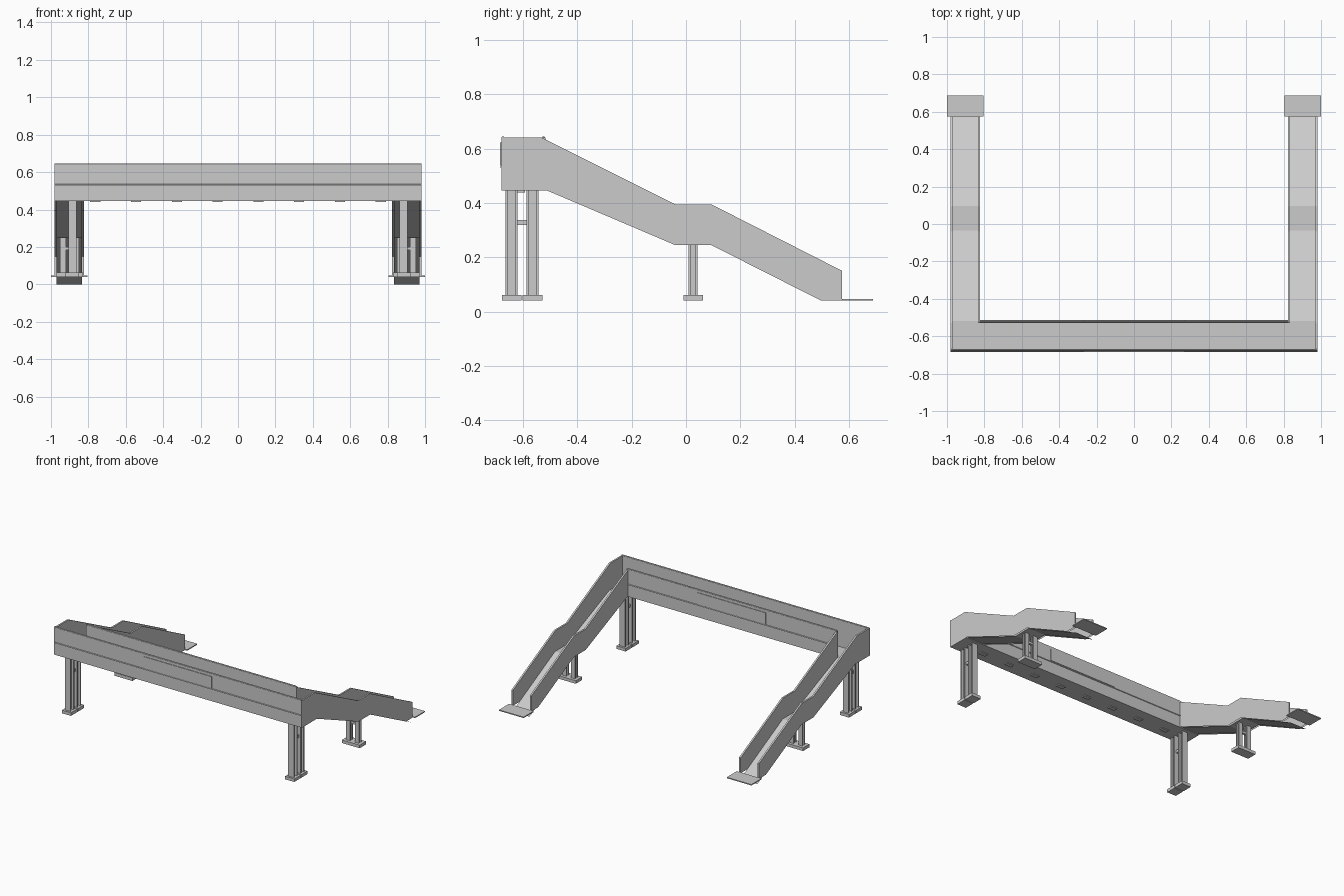
import bpy
import bmesh
from math import pi
from mathutils import Matrix, Vector

if "Cube" in bpy.data.objects:
    bpy.data.objects.remove(bpy.data.objects["Cube"], do_unlink=True)

GREY = (0.6, 0.6, 0.6, 1)
concrete = bpy.data.materials.new("light_grey")
concrete.use_nodes = True
concrete.diffuse_color = GREY
concrete.node_tree.nodes["Principled BSDF"].inputs["Base Color"].default_value = GREY


def finish(name, bm):
    mesh = bpy.data.meshes.new(name)
    bm.to_mesh(mesh)
    bm.free()
    mesh.materials.append(concrete)
    obj = bpy.data.objects.new(name, mesh)
    bpy.context.collection.objects.link(obj)
    return obj


def add_box(bm, lo, hi):
    lo, hi = Vector(lo), Vector(hi)
    bmesh.ops.create_cube(bm, size=1, matrix=Matrix.Translation((lo + hi) / 2)
                          @ Matrix.Diagonal((hi - lo).to_4d()))


def box(name, lo, hi):
    bm = bmesh.new()
    add_box(bm, lo, hi)
    return finish(name, bm)


def rail(name, half, y, z, r=0.005):
    bm = bmesh.new()
    bmesh.ops.create_cone(bm, cap_ends=True, segments=8, radius1=r, radius2=r, depth=2 * half,
                          matrix=Matrix.Translation((0, y, z)) @ Matrix.Rotation(pi / 2, 4, "Y"))
    return finish(name, bm)


def stair_panel(name, top, bottom, xa, xb):
    """Hollow parapet: two side sheets, a cap along the top and an end cap, open below."""
    bm = bmesh.new()
    outline = top + bottom
    a = [bm.verts.new((xa, y, z)) for y, z in outline]
    b = [bm.verts.new((xb, y, z)) for y, z in outline]
    bm.faces.new(a)
    bm.faces.new(b)
    for i in range(len(top)):
        bm.faces.new((a[i], a[i + 1], b[i + 1], b[i]))
    bmesh.ops.recalc_face_normals(bm, faces=bm.faces[:])
    return finish(name, bm)


def sheet(name, path, xa, xb):
    bm = bmesh.new()
    rows = [(bm.verts.new((xa, y, z)), bm.verts.new((xb, y, z))) for y, z in path]
    for (p, q), (r, s) in zip(rows, rows[1:]):
        bm.faces.new((p, q, s, r))
    bmesh.ops.recalc_face_normals(bm, faces=bm.faces[:])
    if sum(f.normal.z for f in bm.faces) < 0:
        bmesh.ops.reverse_faces(bm, faces=bm.faces[:])
    return finish(name, bm)


def column(name, x, y, top, w=0.022):
    """I-section column on a square footing."""
    bm = bmesh.new()
    base, t = 0.04, 0.009
    for s in (-1, 1):
        ya, yb = sorted((y + s * w, y + s * (w - t)))
        add_box(bm, (x - w, ya, base), (x + w, yb, top))
    add_box(bm, (x - t / 2, y - w + t, base), (x + t / 2, y + w - t, top))
    f = 0.036
    add_box(bm, (x - f, y - f, base), (x + f, y + f, 0.062))
    return finish(name, bm)


# Main span: floor, parapets, rails and central plates
box("span_floor", (-0.98, -0.68, 0.445), (0.98, -0.518, 0.45))
box("front_parapet", (-0.98, -0.68, 0.445), (0.98, -0.668, 0.64))
box("rear_parapet", (-0.835, -0.53, 0.445), (0.835, -0.518, 0.64))
for label, half, y, out in (("front", 0.98, -0.674, -1), ("rear", 0.825, -0.524, 1)):
    rail(label + "_top_rail", half, y, 0.641)
    rail(label + "_middle_rail", half, y + out * 0.006, 0.532, 0.004)
    ya, yb = sorted((y + out * 0.005, y + out * 0.01))
    box(label + "_plate", (-0.27, ya, 0.537), (0.27, yb, 0.622))

# Lamps under the span
for i in range(8):
    x = (i - 3.5) * 0.218
    box("underside_lamp", (x - 0.027, -0.622, 0.439), (x + 0.027, -0.592, 0.447))

# Stair profiles, from the span down to the ground
upper = [(-0.53, 0.64), (-0.04, 0.395), (0.093, 0.395), (0.575, 0.15)]
lower = [(0.575, 0.04), (0.498, 0.04), (0.093, 0.245), (-0.04, 0.245), (-0.51, 0.445)]
deck = [(-0.518, 0.45), (-0.035, 0.247), (0.097, 0.247), (0.578, 0)]

for side, s in (("left", 1), ("right", -1)):
    # Stairs with landing
    stair_panel(side + "_outer_parapet", [(-0.68, 0.64)] + upper,
                lower + [(-0.68, 0.445)], s * 0.982, s * 0.97)
    stair_panel(side + "_inner_parapet", upper, lower + [(-0.53, 0.445)], s * 0.835, s * 0.823)
    sheet(side + "_stair_deck", deck, s * 0.97, s * 0.835)
    xa, xb = sorted((s * 0.805, s))
    box(side + "_ground_slab", (xa, 0.575, 0.04), (xb, 0.688, 0.047))

    # Tall supports under the span corners
    for y in (-0.642, -0.565):
        column(side + "_tall_column", s * 0.885, y, 0.447)
    xa, xb = sorted((s * 0.875, s * 0.895))
    box(side + "_tall_brace", (xa, -0.625, 0.318), (xb, -0.582, 0.337))

    # Short supports under the landing
    for x in (0.935, 0.866):
        column(side + "_short_column", s * x, 0.026, 0.247, 0.016)
    xa, xb = sorted((s * 0.88, s * 0.925))
    box(side + "_short_brace", (xa, 0.018, 0.183), (xb, 0.034, 0.2))
